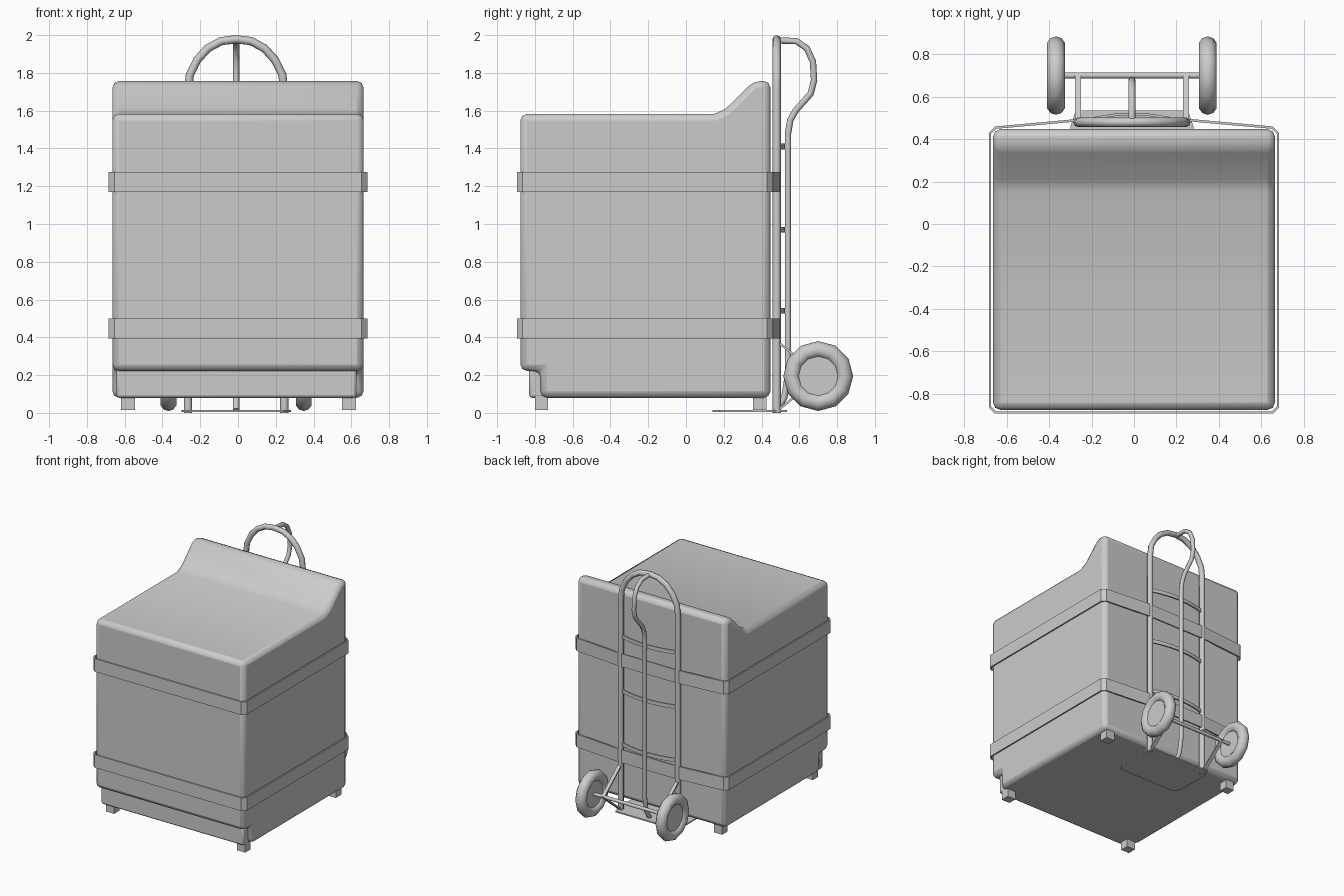
import bpy, bmesh, math
from mathutils import Vector

cube = bpy.data.objects.get("Cube")
if cube:
    bpy.data.objects.remove(cube, do_unlink=True)

grey = bpy.data.materials.new("plain grey")
grey.use_nodes = True
COLOUR = (0.6, 0.6, 0.6, 1)
grey.diffuse_color = COLOUR
grey.node_tree.nodes["Principled BSDF"].inputs["Base Color"].default_value = COLOUR

TX = -0.01  # centre line of the hand truck


def finish(obj, angle=None):
    obj.data.materials.clear()
    obj.data.materials.append(grey)
    bpy.ops.object.select_all(action="DESELECT")
    obj.select_set(True)
    bpy.context.view_layer.objects.active = obj
    if angle:
        bpy.ops.object.shade_smooth_by_angle(angle=math.radians(angle))
    return obj


def prism(name, points, depth, angle=None, bevel=0, caps=True):
    """Extrude a closed 3D outline along the depth vector."""
    bm = bmesh.new()
    low = [bm.verts.new(p) for p in points]
    high = [bm.verts.new(Vector(p) + Vector(depth)) for p in points]
    for i in range(len(low)):
        j = (i + 1) % len(low)
        bm.faces.new((low[i], low[j], high[j], high[i]))
    if caps:
        bm.faces.new(low[::-1])
        bm.faces.new(high)
    bmesh.ops.recalc_face_normals(bm, faces=bm.faces)
    mesh = bpy.data.meshes.new(name)
    bm.to_mesh(mesh)
    bm.free()
    obj = bpy.data.objects.new(name, mesh)
    bpy.context.collection.objects.link(obj)
    if bevel:
        mod = obj.modifiers.new("rounded edges", "BEVEL")
        mod.width, mod.segments = bevel, 2
        mod.limit_method = "ANGLE"
    return finish(obj, angle)


def box(name, centre, size, bevel=0, angle=None):
    (x, y, z), (a, b, c) = centre, [s / 2 for s in size]
    outline = [(x - a, y - b, z - c), (x + a, y - b, z - c),
               (x + a, y + b, z - c), (x - a, y + b, z - c)]
    return prism(name, outline, (0, 0, 2 * c), angle, bevel)


def tube(name, points, radius):
    curve = bpy.data.curves.new(name, "CURVE")
    curve.dimensions = "3D"
    curve.bevel_depth = radius
    curve.bevel_resolution = 2
    curve.use_fill_caps = True
    spline = curve.splines.new("POLY")
    spline.points.add(len(points) - 1)
    for point, co in zip(spline.points, points):
        point.co = (*co, 1)
    obj = bpy.data.objects.new(name, curve)
    bpy.context.collection.objects.link(obj)
    bpy.ops.object.select_all(action="DESELECT")
    obj.select_set(True)
    bpy.context.view_layer.objects.active = obj
    bpy.ops.object.convert(target="MESH")
    return finish(bpy.context.view_layer.objects.active, 50)


# Appliance cabinet with a raised control panel at the back
side = [(-.77, .08), (.447, .08), (.447, 1.757), (.36, 1.757), (.21, 1.61),
        (.15, 1.583), (-.877, 1.583), (-.877, .222), (-.77, .222)]
prism("cabinet", [(-.665, y, z) for y, z in side], (1.33, 0, 0), 50, .035)
box("toe_kick", (-.008, -.73, .16), (1.27, .2, .16), .015, 50)

# Feet
for end, y in (("front", -.765), ("back", .39)):
    for hand, x in (("right", -.583), ("left", .587)):
        box(f"{end}_{hand}_foot", (x, y, .055), (.075, .07, .08))

# Straps wrapped round the cabinet and the truck rails
for level, z in (("lower", .395), ("upper", 1.17)):
    half = [(.655, -.895), (.685, -.865), (.685, .43), (.655, .46), (.27, .495)]
    loop = half + [(-x, y) for x, y in reversed(half)]
    strap = prism(f"{level}_strap", [(x, y, z) for x, y in loop],
                  (0, 0, .105), caps=False)
    mod = strap.modifiers.new("thickness", "SOLIDIFY")
    mod.thickness = .012

# Arched frame of the hand truck
half = [(.255, 0), (.255, 1.7), (.245, 1.79), (.205, 1.87), (.15, 1.93),
        (.08, 1.968)]
arch = [(-x, z) for x, z in half] + [(0, 1.978)] + [(x, z) for x, z in half[::-1]]
tube("truck_frame", [(TX + x, .48, z) for x, z in arch], .022)

# Central bar ending in a looped grip
grip = [(.485, 1.972), (.585, 1.968), (.64, 1.93), (.672, 1.86), (.678, 1.76),
        (.66, 1.69), (.58, 1.6), (.552, 1.55), (.54, 1.48), (.54, .2),
        (.52, .08), (.48, .015)]
tube("grip_bar", [(TX, y, z) for y, z in grip], .017)

# Bowed cross slats
for i, z in enumerate((.54, .97, 1.41)):
    xs = [-.25 + .5 * k / 6 for k in range(7)]
    bow = [(TX + x, .525 - .04 * (x / .25) ** 2, z - .015) for x in xs]
    inner = [(x, y - .012, h) for x, y, h in reversed(bow)]
    prism(f"cross_slat_{i + 1}", bow + inner, (0, 0, .03), 30)

# Toe plate
plate = [(-.25, .14), (.25, .14), (.285, .18), (.29, .46), (.265, .535),
         (-.265, .535), (-.29, .46), (-.285, .18)]
prism("toe_plate", [(TX + x, y, .004) for x, y in plate], (0, 0, .01))

# Axle, struts and wheels
AY, AZ = .70, .195
tube("axle", [(TX - .37, AY, AZ), (TX + .37, AY, AZ)], .014)
for hand, s in (("right", -1), ("left", 1)):
    for level, y, z in (("upper", .475, .385), ("lower", .495, .02)):
        run = Vector((0, AY + .01 - y, AZ - z))
        across = Vector((0, -run.z, run.y)).normalized() * .006
        start = Vector((TX + s * .255, y, z))
        w = Vector((.014, 0, 0))
        prism(f"{hand}_{level}_strut", [start - w - across, start + w - across,
              start + w + across, start - w + across], run)
    centre = (TX + s * .358, AY, AZ)
    bpy.ops.mesh.primitive_torus_add(
        major_segments=12, minor_segments=10, major_radius=.141,
        minor_radius=.044, location=centre, rotation=(0, math.pi / 2, 0))
    tyre = bpy.context.object
    tyre.name = f"{hand}_tyre"
    finish(tyre, 60)
    bpy.ops.mesh.primitive_cylinder_add(
        vertices=24, radius=.108, depth=.045, location=centre,
        rotation=(0, math.pi / 2, 0))
    hub = bpy.context.object
    hub.name = f"{hand}_hub"
    finish(hub, 40)
